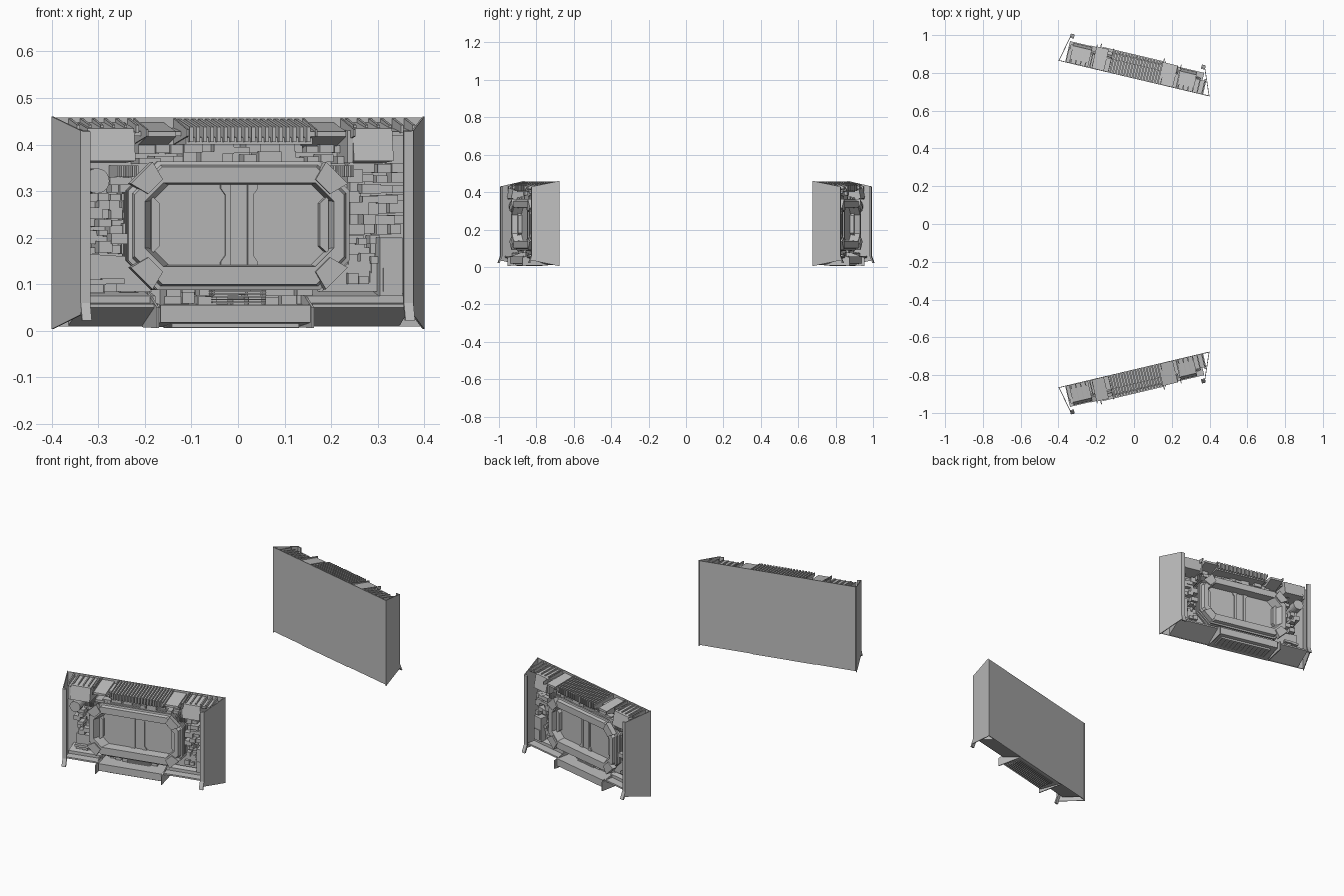
import bpy, bmesh, math, random
from mathutils import Vector

random.seed(4)
if "Cube" in bpy.data.objects:
    bpy.data.objects.remove(bpy.data.objects["Cube"], do_unlink=True)

ANGLE = math.radians(13.3)
C, S = math.cos(ANGLE), math.sin(ANGLE)
BACK_Y = -0.77

grey = bpy.data.materials.new("plain grey")
grey.use_nodes = True
COLOUR = (0.52, 0.52, 0.52, 1)
grey.diffuse_color = COLOUR
grey.node_tree.nodes["Principled BSDF"].inputs["Base Color"].default_value = COLOUR


def place(u, d, z):
    """Wall coordinates (along, outward, up) to world."""
    return Vector((u * C + d * S, BACK_Y + u * S - d * C, z))


def along(x, d):
    """Wall position that appears at x when seen from the front."""
    return (x - d * S) / C


class Part:
    """Collects solids into one mesh, mirrored onto the opposite wall."""

    def __init__(self, name):
        self.name, self.bm = name, bmesh.new()

    def loft(self, rings):
        rows = [[self.bm.verts.new(place(*p)) for p in r] for r in rings]
        n = len(rows[0])
        for a, b in zip(rows, rows[1:]):
            for i in range(n):
                j = (i + 1) % n
                self.bm.faces.new((a[i], a[j], b[j], b[i]))
        self.bm.faces.new(rows[0])
        self.bm.faces.new(rows[-1])

    def prism(self, outline, d0, d1):
        pts = [(along(x, d1), z) for x, z in outline]
        self.loft([[(u, d, z) for u, z in pts] for d in (d0, d1)])

    def box(self, x0, x1, z0, z1, d0, d1):
        self.prism([(x0, z0), (x1, z0), (x1, z1), (x0, z1)], d0, d1)

    def wedge(self, u0, u1, back, front, d0, d1):
        """Block whose (low, high) heights change from back to front."""
        self.loft([[(u0, d, lo), (u1, d, lo), (u1, d, hi), (u0, d, hi)]
                   for d, (lo, hi) in ((d0, back), (d1, front))])

    def finish(self):
        bmesh.ops.recalc_face_normals(self.bm, faces=self.bm.faces)
        mesh = bpy.data.meshes.new(self.name)
        self.bm.to_mesh(mesh)
        self.bm.free()
        mesh.materials.append(grey)
        ob = bpy.data.objects.new(self.name, mesh)
        bpy.context.collection.objects.link(ob)
        mod = ob.modifiers.new("opposite wall", 'MIRROR')
        mod.use_axis = (False, True, False)
        mod.use_mirror_merge = False


def octagon(x0, x1, z0, z1, cut):
    return [(x0 + cut, z0), (x1 - cut, z0), (x1, z0 + cut), (x1, z1 - cut),
            (x1 - cut, z1), (x0 + cut, z1), (x0, z1 - cut), (x0, z0 + cut)]


def ring(outline, d, ref=None):
    """Outline at depth d, lined up with the front view at depth ref."""
    return [(along(x, ref or d), d, z) for x, z in outline]


# Thin back sheet
Part_back = Part("back_panel")
Part_back.wedge(-0.405, 0.405, (0.01, 0.458), (0.01, 0.458), 0, 0.004)
Part_back.finish()

# Tapered end plates with front flanges and flared feet
ends = Part("end_plates")
for s, tip in ((-1, 0.38), (1, 0.354)):
    rings = []
    for d, out, lo, hi in ((0, 0.411, 0.004, 0.46), (0.14, tip, 0.035, 0.43)):
        rings.append([(s * (out - 0.004), d, lo), (s * out, d, lo),
                      (s * out, d, hi), (s * (out - 0.004), d, hi)])
    ends.loft(rings)
    ends.wedge(s * (tip - 0.021), s * tip, (0.06, 0.43), (0.06, 0.428), 0.132, 0.14)
    foot = ((0.132, 0.06), (0.14, 0.06), (0.155, 0.022), (0.147, 0.022))
    ends.loft([[(s * u, d, z) for d, z in foot] for u in (tip - 0.021, tip)])
ends.finish()

# Octagonal hatch: ribbed side wall, front frame, sloped recess
wide = octagon(-0.234, 0.24, 0.088, 0.364, 0.063)
slim = octagon(-0.226, 0.232, 0.096, 0.356, 0.06)
hatch = Part("hatch_frame")
wall = [ring(slim, 0.004, 0.095)]
for i in range(4):
    d = 0.026 + i * 0.018
    for outline, depth in ((slim, d), (wide, d + 0.002), (wide, d + 0.011), (slim, d + 0.013)):
        wall.append(ring(outline, depth, 0.095))
hatch.loft(wall + [ring(octagon(-0.222, 0.228, 0.1, 0.352, 0.06), 0.11),
                   ring(octagon(-0.20, 0.206, 0.138, 0.318, 0.04), 0.11),
                   ring(octagon(-0.184, 0.192, 0.142, 0.314, 0.035), 0.065)])
hatch.finish()

# Bevelled pads on the hatch corners
pads = Part("hatch_corner_pads")
for sx in (-1, 1):
    for sz in (-1, 1):
        mid = Vector((0.003 + sx * 0.198, 0.226 + sz * 0.102))
        t = Vector((sx, -sz)) * 0.7071
        n = Vector((sx, sz)) * 0.7071
        pads.prism([mid + t * a + n * b for a, b in
                    ((-0.033, 0.016), (0.033, 0.016), (0.022, -0.026), (-0.022, -0.026))], 0.09, 0.117)
pads.finish()

# Twin door rails in the recess and its end cheeks
doors = Part("hatch_doors")
for s in (-1, 1):
    doors.prism([(0.003 + s * x, z) for x, z in
                 ((0.018, 0.142), (0.04, 0.142), (0.04, 0.148), (0.03, 0.162), (0.03, 0.292),
                  (0.04, 0.306), (0.04, 0.314), (0.018, 0.314))], 0.06, 0.071)
    doors.prism([(0.004 + s * x, z) for x, z in
                 ((0.19, 0.165), (0.172, 0.182), (0.172, 0.274), (0.19, 0.291))], 0.06, 0.085)
doors.finish()

# Sloping comb of fins along the top, shorter combs at the ends
fins = Part("top_fins")
for i in range(18):
    u = -0.135 + i * 0.0152
    fins.wedge(u, u + 0.008, (0.405, 0.456), (0.405, 0.438), 0, 0.12)
for start in (-0.375, 0.235):
    for i in range(6):
        u = start + i * 0.026
        fins.wedge(u, u + 0.006, (0.425, 0.457), (0.425, 0.442), 0, 0.085)
fins.finish()

roof = Part("top_beam")
roof.wedge(-0.375, 0.375, (0.425, 0.436), (0.418, 0.428), 0, 0.075)
roof.wedge(-0.14, 0.14, (0.40, 0.43), (0.40, 0.415), 0, 0.105)
roof.finish()

# Housings under the top edge, with thin dividers
housings = Part("top_housings")
for x0, x1 in ((-0.322, -0.222), (0.247, 0.332)):
    u0, u1 = along(x0, 0.1), along(x1, 0.1)
    housings.loft([[(u, d, z) for d, z in ((0, 0.36), (0.11, 0.365), (0.095, 0.435), (0, 0.448))]
                   for u in (u0, u1)])
    housings.box(x0 - 0.012, x0, 0.36, 0.43, 0, 0.1)
for x0, x1 in ((-0.198, -0.135), (0.152, 0.23)):
    u0, u1 = along(x0, 0.11), along(x1, 0.11)
    housings.wedge(u0, u1, (0.39, 0.448), (0.417, 0.428), 0, 0.12)
for x in (-0.232, -0.143, 0.141, 0.225):
    housings.wedge(x, x + 0.004, (0.40, 0.457), (0.418, 0.432), 0, 0.13)
housings.finish()

# Bottom: steep side sills, projecting centre tray, gussets
tray = Part("bottom_tray")
for u0, u1 in ((-0.375, -0.20), (0.13, 0.355)):
    tray.wedge(u0, u1, (0.01, 0.062), (0.05, 0.058), 0, 0.115)
    tray.wedge(u0, u1, (0.05, 0.088), (0.05, 0.075), 0, 0.075)
tray.wedge(-0.20, 0.13, (0.008, 0.058), (0.018, 0.056), 0, 0.125)
for u in (-0.212, 0.13):
    tray.wedge(u, u + 0.005, (0.008, 0.10), (0.006, 0.05), 0, 0.14)
tray.finish()

grille = Part("bottom_grille")
for i in range(8):
    d = 0.022 + i * 0.011
    grille.wedge(-0.17, 0.11, (0.006, 0.03), (0.007, 0.03), d, d + 0.005)
for i in range(5):
    grille.box(-0.055, 0.06, 0.06 + i * 0.006, 0.063 + i * 0.006, 0, 0.07)
grille.finish()

# Side covers, round port and slotted vents
covers = Part("side_covers")
covers.box(0.305, 0.353, 0.075, 0.2, 0, 0.085)
covers.box(0.312, 0.347, 0.085, 0.135, 0.08, 0.088)
covers.prism([(-0.32, 0.085), (-0.185, 0.085), (-0.24, 0.16), (-0.32, 0.165)], 0, 0.055)
covers.prism([(0.18, 0.085), (0.3, 0.085), (0.3, 0.15), (0.24, 0.15)], 0, 0.055)
covers.prism([(-0.303 + 0.027 * math.cos(a * math.tau / 20), 0.322 + 0.027 * math.sin(a * math.tau / 20))
              for a in range(20)], 0, 0.095)
for x0 in (-0.258, 0.205):
    for i in range(6):
        x = x0 + i * 0.008
        covers.box(x, x + 0.004, 0.33, 0.355, 0, 0.085)
covers.finish()

# Dense machinery blocks around the hatch
blocks = Part("machinery_blocks")


def scatter(x0, x1, z0, z1, nx, nz, lo, hi):
    w, h = (x1 - x0) / nx, (z1 - z0) / nz
    for i in range(nx):
        for j in range(nz):
            x = x0 + (i + random.uniform(0, 0.2)) * w
            z = z0 + (j + random.uniform(0, 0.2)) * h
            blocks.box(x, min(x + w * random.uniform(0.7, 1.5), x1), z,
                       min(z + h * random.uniform(0.6, 1.4), z1), 0, random.uniform(lo, hi))


scatter(-0.325, -0.225, 0.165, 0.295, 4, 7, 0.03, 0.08)
scatter(-0.275, -0.215, 0.295, 0.33, 3, 2, 0.03, 0.07)
scatter(0.235, 0.355, 0.205, 0.36, 4, 7, 0.03, 0.085)
scatter(0.235, 0.305, 0.10, 0.205, 3, 5, 0.03, 0.07)
scatter(-0.215, 0.24, 0.358, 0.40, 14, 2, 0.03, 0.08)
scatter(-0.16, 0.16, 0.055, 0.092, 9, 2, 0.03, 0.07)
scatter(-0.325, -0.19, 0.08, 0.115, 4, 2, 0.04, 0.075)
blocks.finish()
